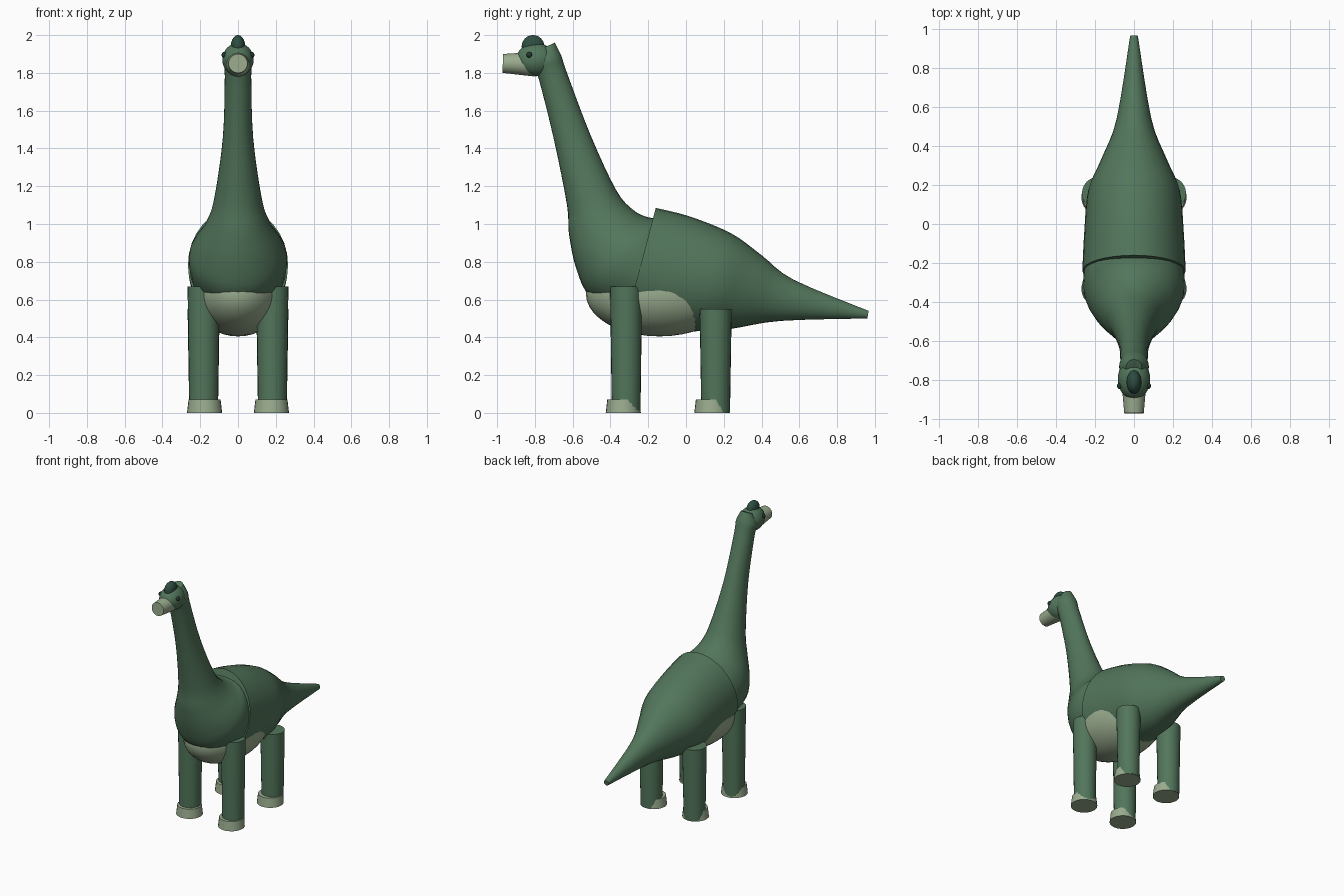
import bpy, bmesh, math
from mathutils import Vector, Matrix

cube = bpy.data.objects.get("Cube")
if cube:
    bpy.data.objects.remove(cube, do_unlink=True)


def material(name, rgb):
    m = bpy.data.materials.new(name)
    m.use_nodes = True
    colour = (*rgb, 1)
    m.diffuse_color = colour
    m.node_tree.nodes["Principled BSDF"].inputs["Base Color"].default_value = colour
    return m


GREEN = material("skin green", (0.085, 0.18, 0.105))
PALE = material("pale sage", (0.32, 0.41, 0.27))
DARK = material("dark green", (0.027, 0.075, 0.052))
EYE = material("eye dark", (0.015, 0.04, 0.028))


def finish(name, bm, mat):
    bmesh.ops.recalc_face_normals(bm, faces=bm.faces)
    mesh = bpy.data.meshes.new(name)
    bm.to_mesh(mesh)
    bm.free()
    mesh.materials.append(mat)
    ob = bpy.data.objects.new(name, mesh)
    bpy.context.collection.objects.link(ob)
    bpy.ops.object.select_all(action='DESELECT')
    ob.select_set(True)
    bpy.context.view_layer.objects.active = ob
    bpy.ops.object.shade_smooth_by_angle(angle=math.radians(40))
    return ob


def smooth_rows(rows, steps=4):
    """Catmull-Rom interpolation between the profile rows."""
    rows = [Vector(r) for r in rows]
    ext = [rows[0]] + rows + [rows[-1]]
    out = []
    for a, b, c, d in zip(ext, ext[1:], ext[2:], ext[3:]):
        for i in range(steps):
            t = i / steps
            out.append(0.5 * (2 * b + (c - a) * t + (2 * a - 5 * b + 4 * c - d) * t**2
                              + (3 * b - a - 3 * c + d) * t**3))
    return out + [rows[-1]]


def loft(name, rows, mat, sides=32):
    """Each row: lower point y, z, upper point y, z, half width."""
    bm = bmesh.new()
    rings = []
    for y0, z0, y1, z1, w in smooth_rows(rows):
        lo, hi = Vector((0, y0, z0)), Vector((0, y1, z1))
        mid, axis = (lo + hi) / 2, (hi - lo) / 2
        angles = [math.tau * i / sides for i in range(sides)]
        rings.append([bm.verts.new(mid + axis * math.cos(a) + Vector((w * math.sin(a), 0, 0)))
                      for a in angles])
    for r, s in zip(rings, rings[1:]):
        for i in range(sides):
            j = (i + 1) % sides
            bm.faces.new((r[i], r[j], s[j], s[i]))
    bm.faces.new(rings[0])
    bm.faces.new(rings[-1])
    return finish(name, bm, mat)


def ellipsoid(name, centre, radii, mat, seg=32):
    bm = bmesh.new()
    bmesh.ops.create_uvsphere(bm, u_segments=seg, v_segments=seg // 2, radius=1,
                              matrix=Matrix.Translation(centre) @ Matrix.Diagonal((*radii, 1)))
    return finish(name, bm, mat)


def cone(name, start, end, r0, r1, mat, seg=32):
    start, end = Vector(start), Vector(end)
    axis = end - start
    turn = axis.to_track_quat('Z', 'Y').to_matrix().to_4x4()
    bm = bmesh.new()
    bmesh.ops.create_cone(bm, cap_ends=True, segments=seg, radius1=r0, radius2=r1,
                          depth=axis.length, matrix=Matrix.Translation((start + end) / 2) @ turn)
    return finish(name, bm, mat)


# Neck flaring into the chest
loft("neck_and_chest", [
    (-0.77, 1.925, -0.695, 1.96, 0.04),
    (-0.81, 1.85, -0.66, 1.89, 0.075),
    (-0.78, 1.77, -0.63, 1.80, 0.07),
    (-0.70, 1.45, -0.505, 1.47, 0.08),
    (-0.63, 1.10, -0.37, 1.18, 0.125),
    (-0.62, 0.95, -0.28, 1.075, 0.165),
    (-0.58, 0.76, -0.20, 1.035, 0.23),
    (-0.50, 0.61, -0.14, 1.03, 0.26),
    (-0.28, 0.50, -0.08, 0.98, 0.25)], GREEN)

# Torso tapering into the tail, with a raised edge at the shoulders
loft("torso_and_tail", [
    (-0.32, 0.48, -0.16, 1.085, 0.265),
    (-0.10, 0.43, 0.02, 1.04, 0.255),
    (0.10, 0.435, 0.24, 0.95, 0.235),
    (0.24, 0.445, 0.40, 0.835, 0.17),
    (0.50, 0.487, 0.57, 0.705, 0.09),
    (0.96, 0.50, 0.967, 0.54, 0.02)], GREEN)

ellipsoid("belly", (0, -0.14, 0.63), (0.245, 0.39, 0.225), PALE, 40)

# Head
ellipsoid("head", (0, -0.795, 1.87), (0.083, 0.105, 0.088), GREEN)
cone("muzzle", (0, -0.80, 1.846), (0, -0.97, 1.85), 0.065, 0.05, PALE)
ellipsoid("head_crest", (0, -0.81, 1.94), (0.038, 0.06, 0.06), DARK)

# Eyes, legs and feet on both sides
for side, x in (("left", 1), ("right", -1)):
    ellipsoid(f"{side}_eye", (0.073 * x, -0.83, 1.895), (0.014, 0.016, 0.016), EYE, 16)
    for place, leg_y, foot_y, top in (("front", -0.317, -0.332, 0.67),
                                      ("rear", 0.157, 0.137, 0.55)):
        cone(f"{place}_{side}_leg", (0.182 * x, leg_y, 0.002), (0.182 * x, leg_y, top),
             0.076, 0.085, GREEN, 24)
        cone(f"{place}_{side}_foot", (0.177 * x, foot_y, 0), (0.177 * x, foot_y, 0.07),
             0.093, 0.085, PALE, 24)
